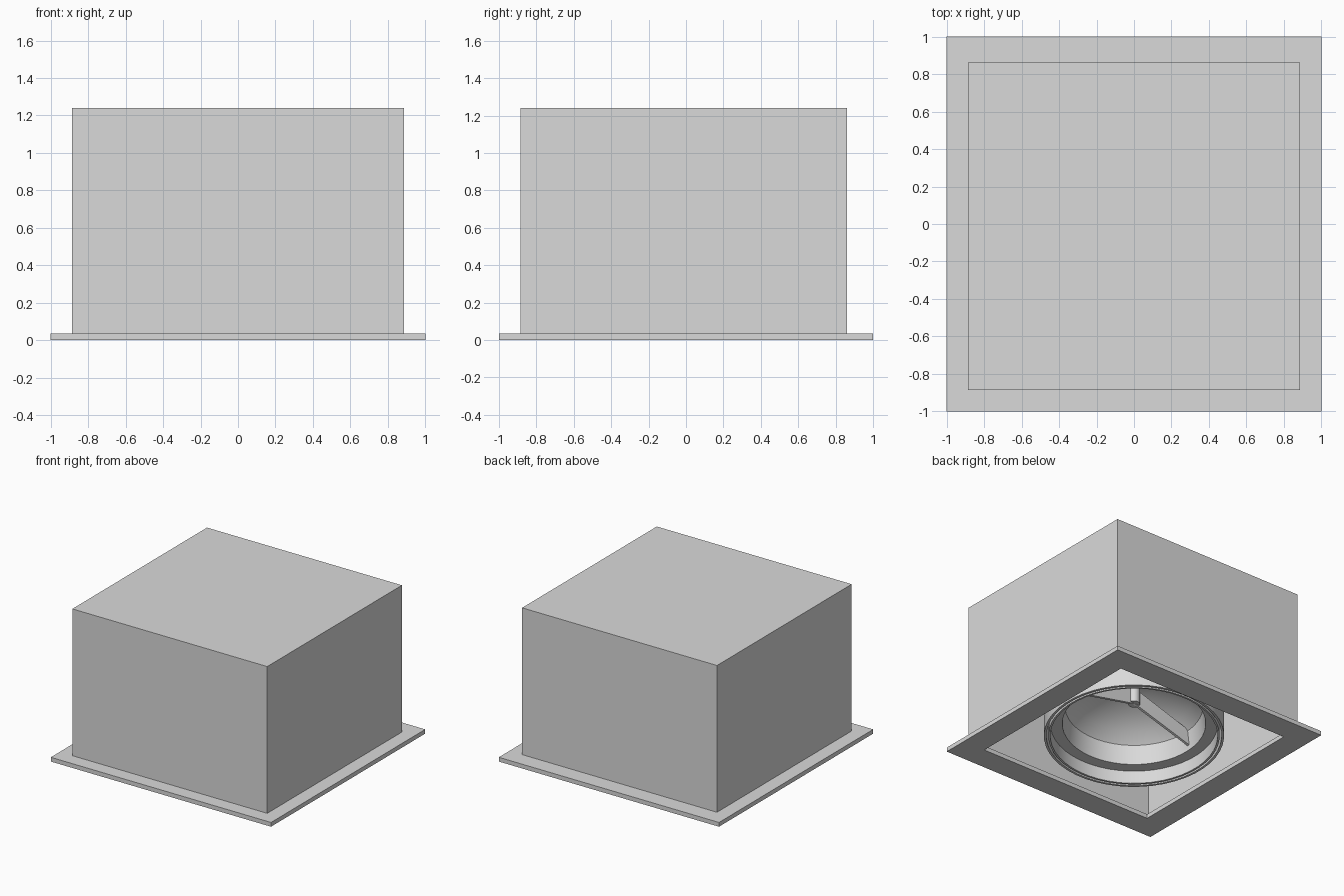
import bpy, bmesh, math
from mathutils import Matrix

cube = bpy.data.objects.get("Cube")
if cube:
    bpy.data.objects.remove(cube, do_unlink=True)

grey = bpy.data.materials.new("light grey metal")
grey.use_nodes = True
colour = (0.7, 0.7, 0.7, 1)
grey.diffuse_color = colour
grey.node_tree.nodes["Principled BSDF"].inputs["Base Color"].default_value = colour

# The lamp is tipped slightly towards the back left corner
TILT = (Matrix.Translation((0, 0, 0.065))
        @ Matrix.Rotation(-0.05, 4, 'Y') @ Matrix.Rotation(0.06, 4, 'X'))


def finish(name, bm, matrix=None, smooth=False):
    bmesh.ops.recalc_face_normals(bm, faces=bm.faces)
    mesh = bpy.data.meshes.new(name)
    bm.to_mesh(mesh)
    bm.free()
    obj = bpy.data.objects.new(name, mesh)
    bpy.context.collection.objects.link(obj)
    mesh.materials.append(grey)
    if matrix:
        obj.matrix_world = matrix
    if smooth:
        bpy.ops.object.select_all(action='DESELECT')
        obj.select_set(True)
        bpy.context.view_layer.objects.active = obj
        bpy.ops.object.shade_smooth_by_angle(angle=math.radians(35))
    return obj


def rectangle(bm, x, y0, y1, z):
    return [bm.verts.new(p) for p in ((-x, y0, z), (x, y0, z), (x, y1, z), (-x, y1, z))]


def bridge(bm, a, b):
    for i in range(len(a)):
        j = (i + 1) % len(a)
        bm.faces.new((a[i], a[j], b[j], b[i]))


def lathe(name, profile, steps=48):
    """Revolve a closed (radius, height) outline around the lamp axis."""
    bm = bmesh.new()
    verts = [bm.verts.new((r, 0, z)) for r, z in profile]
    edges = [bm.edges.new((verts[i - 1], verts[i])) for i in range(len(verts))]
    bmesh.ops.spin(bm, geom=verts + edges, cent=(0, 0, 0), axis=(0, 0, 1),
                   angle=math.tau, steps=steps, use_merge=False)
    bmesh.ops.remove_doubles(bm, verts=bm.verts, dist=0.0005)
    return finish(name, bm, TILT, True)


# Square trim frame with an open centre
bm = bmesh.new()
loops = [rectangle(bm, s, -s, s, z)
         for s, z in ((1, 0), (1, 0.035), (0.8, 0.035), (0.8, 0))]
for i in range(4):
    bridge(bm, loops[i - 1], loops[i])
finish("trim_frame", bm)

# Open-bottomed box with thin walls
bm = bmesh.new()
t = 0.01
outer_low = rectangle(bm, 0.885, -0.885, 0.862, 0.035)
outer_top = rectangle(bm, 0.885, -0.885, 0.862, 1.24)
inner_low = rectangle(bm, 0.885 - t, -0.885 + t, 0.862 - t, 0.035)
inner_top = rectangle(bm, 0.885 - t, -0.885 + t, 0.862 - t, 1.24 - t)
bridge(bm, outer_low, outer_top)
bridge(bm, inner_low, inner_top)
bridge(bm, outer_low, inner_low)
bm.faces.new(outer_top)
bm.faces.new(inner_top)
finish("recess_box", bm)

# Two concentric rings: the outer carrier and the lamp's own rim
for name, inner, outer in (("carrier_ring", 0.66, 0.678), ("lamp_rim", 0.63, 0.645)):
    lathe(name, [(inner, 0), (outer, 0), (outer, 0.34), (inner, 0.34)])

# Flat lip and hollow bowl, steep at its edge
lathe("reflector_bowl", [
    (0, 0.48), (0.15, 0.46), (0.3, 0.415), (0.44, 0.345), (0.52, 0.27), (0.54, 0.11),
    (0.63, 0.11), (0.63, 0.2), (0.58, 0.32), (0.46, 0.43), (0.22, 0.53), (0, 0.56)])

# Bent strap across the bowl, running side to side
bm = bmesh.new()
outline = [(-0.535, 0.15), (0, 0.29), (0.535, 0.15), (0.535, 0.28), (0, 0.43), (-0.535, 0.28)]
sides = [[bm.verts.new((x, y, z)) for x, z in outline] for y in (-0.01, 0.01)]
bridge(bm, *sides)
for side in sides:
    bm.faces.new(side)
finish("lamp_strap", bm, TILT)

# Bulb cap in the centre
lathe("bulb_cap", [(0, 0.29), (0.045, 0.29), (0.045, 0.5), (0, 0.5)], 24)
